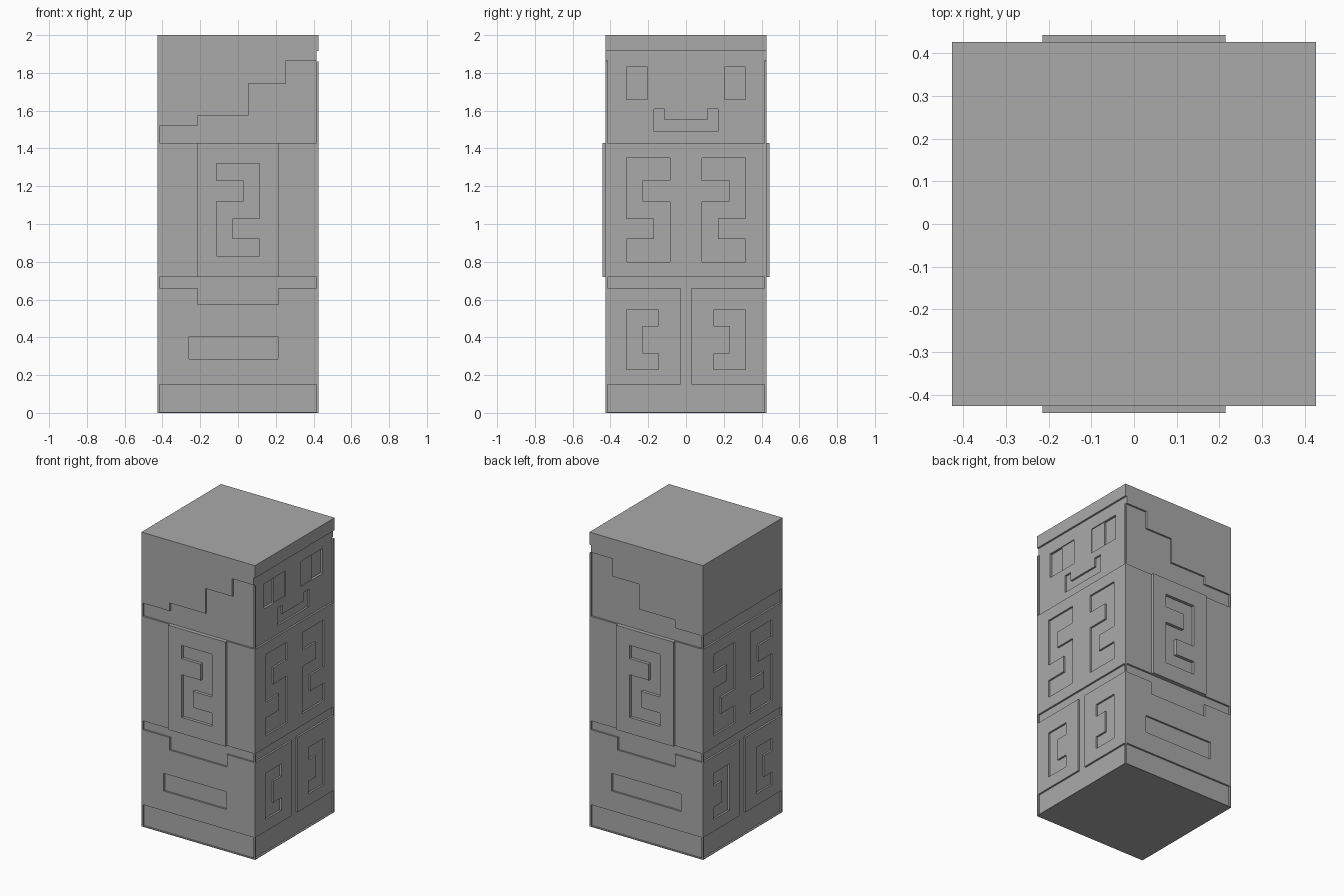
import bpy
import bmesh
from mathutils import Vector

cube = bpy.data.objects.get("Cube")
if cube:
    bpy.data.objects.remove(cube, do_unlink=True)

HALF = 0.427      # half width of the block
RIM = 0.416       # inner edge of the thin corner rims
PANEL = 0.012     # depth of the carved panels
ARM = 0.443       # outer plane of the arms

stone = bpy.data.materials.new("stone_grey")
stone.use_nodes = True
stone.diffuse_color = (0.4, 0.4, 0.4, 1)
stone.node_tree.nodes["Principled BSDF"].inputs["Base Color"].default_value = (0.4, 0.4, 0.4, 1)

X, Y, Z = Vector((1, 0, 0)), Vector((0, 1, 0)), Vector((0, 0, 1))


def prism(name, outline, normal, across, inner, outer):
    """Extrude an (across, height) outline along a side's normal."""
    bm = bmesh.new()
    base = [bm.verts.new(normal * inner + across * a + Z * h) for a, h in outline]
    face = bm.faces.new(base)
    top = bmesh.ops.extrude_face_region(bm, geom=[face])["geom"]
    moved = [v for v in top if isinstance(v, bmesh.types.BMVert)]
    bmesh.ops.translate(bm, verts=moved, vec=normal * (outer - inner))
    bmesh.ops.recalc_face_normals(bm, faces=bm.faces)
    mesh = bpy.data.meshes.new(name)
    bm.to_mesh(mesh)
    bm.free()
    mesh.materials.append(stone)
    obj = bpy.data.objects.new(name, mesh)
    bpy.context.collection.objects.link(obj)
    return obj


def carve(target, outline, normal, across, floor):
    """Sink an outline into the target down to the floor plane."""
    cutter = prism("cutter", outline, normal, across, floor, 0.6)
    cutter.hide_render = True
    mod = target.modifiers.new("carve", 'BOOLEAN')
    mod.operation, mod.solver, mod.object = 'DIFFERENCE', 'EXACT', cutter
    graph = bpy.context.evaluated_depsgraph_get()
    mesh = bpy.data.meshes.new_from_object(target.evaluated_get(graph))
    target.modifiers.clear()
    target.data = mesh
    bpy.data.objects.remove(cutter, do_unlink=True)


def rect(a0, a1, h0, h1):
    return [(a0, h0), (a1, h0), (a1, h1), (a0, h1)]


def flip(outline, centre=0.0):
    return [(2 * centre - a, h) for a, h in outline]


# Outlines shared by several sides
base_panel = rect(-RIM, RIM, 0.005, 0.15)
stairs = [(-RIM, 1.43), (RIM, 1.43), (RIM, 1.865), (0.255, 1.865), (0.255, 1.745),
          (0.055, 1.745), (0.055, 1.575), (-0.215, 1.575), (-0.215, 1.52), (-RIM, 1.52)]
side_belt = [(-RIM, 0.72), (-RIM, 0.66), (-0.215, 0.66), (-0.215, 0.575),
             (0.215, 0.575), (0.215, 0.66), (RIM, 0.66), (RIM, 0.72)]
waist_and_legs = [(-RIM, 0.72), (-RIM, 0.66), (-0.03, 0.66), (-0.03, 0.15),
                  (-RIM, 0.15), (-RIM, 0.005), (RIM, 0.005), (RIM, 0.15),
                  (0.03, 0.15), (0.03, 0.66), (RIM, 0.66), (RIM, 0.72)]
arm_sign = [(-0.113, 1.32), (0.113, 1.32), (0.113, 1.03), (-0.03, 1.03), (-0.03, 0.92),
            (0.113, 0.92), (0.113, 0.83), (-0.113, 0.83), (-0.113, 1.12), (0.03, 1.12),
            (0.03, 1.23), (-0.113, 1.23)]
chest_sign = [(-0.315, 1.35), (-0.085, 1.35), (-0.085, 1.23), (-0.23, 1.23), (-0.23, 1.12),
              (-0.085, 1.12), (-0.085, 0.8), (-0.315, 0.8), (-0.315, 0.92), (-0.17, 0.92),
              (-0.17, 1.03), (-0.315, 1.03)]
leg_sign = [(-0.315, 0.545), (-0.145, 0.545), (-0.145, 0.46), (-0.23, 0.46),
            (-0.23, 0.315), (-0.145, 0.315), (-0.145, 0.23), (-0.315, 0.23)]
mouth = [(-0.17, 1.61), (-0.115, 1.61), (-0.115, 1.55), (0.115, 1.55),
         (0.115, 1.61), (0.17, 1.61), (0.17, 1.49), (-0.17, 1.49)]
face = [(-RIM, 1.43), (RIM, 1.43), (RIM, 1.86), (0.5, 1.86), (0.5, 1.915),
        (-0.5, 1.915), (-0.5, 1.86), (-RIM, 1.86)]

# Main block
body = prism("body_block", rect(-HALF, HALF, 0, 2), Y, X, -HALF, HALF)
floor = HALF - PANEL

# Two arm sides: hair steps, belt, hand bar and base
for normal, bar_end in ((-Y, 0.213), (Y, 0.26)):
    for outline in (stairs, side_belt, rect(-0.26, bar_end, 0.285, 0.405), base_panel):
        carve(body, outline, normal, X, floor)

# Face side and its opposite: chest and leg signs, waist and base
for normal, across, chest, leg in (
        (X, Y, chest_sign, leg_sign),
        (-X, -Y, flip(chest_sign, -0.2), flip(leg_sign, -0.23))):
    carve(body, waist_and_legs, normal, across, floor)
    for sign in (chest, leg):
        carve(body, sign, normal, across, floor)
        carve(body, flip(sign), normal, across, floor)

# Hair edge on the back of the head
carve(body, rect(-RIM, RIM, 1.43, 1.52), -X, Y, floor)

# Face with eyes and mouth
carve(body, face, X, Y, floor)
carve(body, mouth, X, Y, floor - PANEL)
for eye in (rect(0.085, 0.315, 1.66, 1.83), flip(rect(0.085, 0.315, 1.66, 1.83))):
    carve(body, eye, X, Y, floor - 0.006)
for eye in (rect(0.205, 0.315, 1.66, 1.83), flip(rect(0.205, 0.315, 1.66, 1.83))):
    carve(body, eye, X, Y, floor - PANEL - 0.004)

# Raised arms, each with a carved sign
for name, normal, across in (("front_arm", -Y, X), ("back_arm", Y, -X)):
    arm = prism(name, rect(-0.215, 0.215, 0.72, 1.43), normal, across, HALF - 0.01, ARM)
    carve(arm, arm_sign, normal, across, 0.3)
    carve(body, arm_sign, normal, across, HALF - 0.005)
